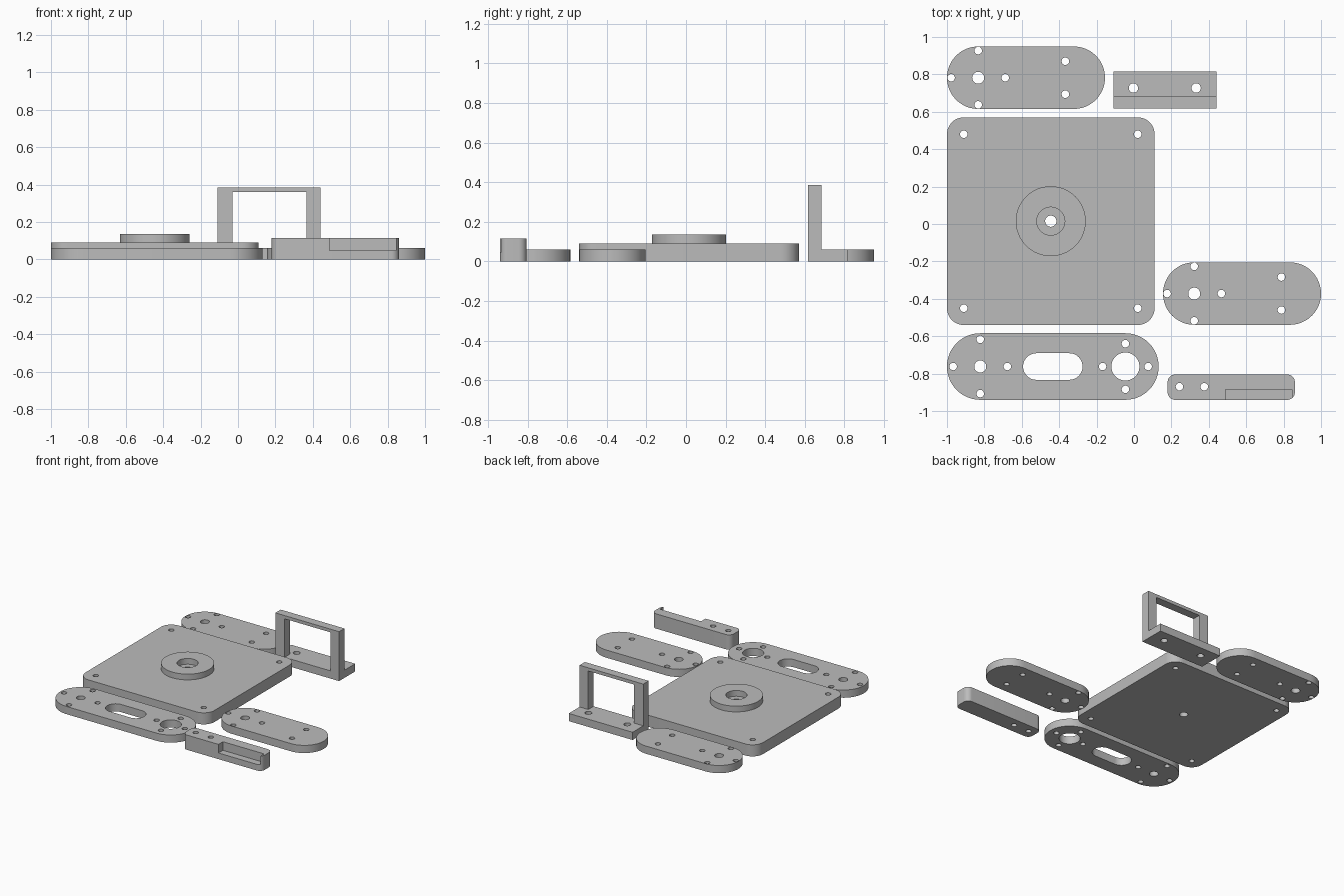
import bpy, bmesh
from math import pi, cos, sin, radians
from mathutils import Matrix

if "Cube" in bpy.data.objects:
    bpy.data.objects.remove(bpy.data.objects["Cube"], do_unlink=True)

grey = bpy.data.materials.new("plain grey")
grey.use_nodes = True
grey.diffuse_color = (0.5, 0.5, 0.5, 1)
grey.node_tree.nodes["Principled BSDF"].inputs["Base Color"].default_value = (0.5, 0.5, 0.5, 1)


def circle(x, y, r, n=40):
    return [(x + r * cos(2 * pi * i / n), y + r * sin(2 * pi * i / n)) for i in range(n)]


def arc(x, y, r, start, n=12):
    """Quarter turn from the start angle in degrees."""
    return [(x + r * cos(radians(start + 90 * i / n)),
             y + r * sin(radians(start + 90 * i / n))) for i in range(n + 1)]


def rounded(x0, x1, y0, y1, r):
    return (arc(x1 - r, y1 - r, r, 0) + arc(x0 + r, y1 - r, r, 90)
            + arc(x0 + r, y0 + r, r, 180) + arc(x1 - r, y0 + r, r, 270))


def stadium(x0, x1, y, r):
    # Slightly reduced radius keeps the outline free of duplicate points
    return rounded(x0, x1, y - r, y + r, r * 0.999)


def ring_holes(x, y, offset, r=0.02):
    return [circle(x + dx * offset, y + dy * offset, r)
            for dx, dy in ((1, 0), (-1, 0), (0, 1), (0, -1))]


def prism(name, outline, holes, z0, z1, upright=False):
    """Extrude an outline with holes; upright turns the profile into the xz plane."""
    curve = bpy.data.curves.new(name, 'CURVE')
    curve.dimensions = '2D'
    curve.fill_mode = 'BOTH'
    curve.extrude = (z1 - z0) / 2
    for loop in [outline] + holes:
        spline = curve.splines.new('POLY')
        spline.points.add(len(loop) - 1)
        for point, (x, y) in zip(spline.points, loop):
            point.co = (x, y, 0, 1)
        spline.use_cyclic_u = True
    obj = bpy.data.objects.new(name, curve)
    bpy.context.collection.objects.link(obj)
    bpy.ops.object.select_all(action='DESELECT')
    obj.select_set(True)
    bpy.context.view_layer.objects.active = obj
    bpy.ops.object.convert(target='MESH')
    obj = bpy.context.view_layer.objects.active
    mid = (z0 + z1) / 2
    if upright:
        place = Matrix.Translation((0, mid, 0)) @ Matrix.Rotation(pi / 2, 4, 'X')
    else:
        place = Matrix.Translation((0, 0, mid))
    bm = bmesh.new()
    bm.from_mesh(obj.data)
    bmesh.ops.transform(bm, matrix=place, verts=bm.verts)
    bmesh.ops.remove_doubles(bm, verts=bm.verts, dist=0.0001)
    bmesh.ops.recalc_face_normals(bm, faces=bm.faces)
    bm.to_mesh(obj.data)
    bm.free()
    obj.data.materials.clear()
    obj.data.materials.append(grey)
    bpy.ops.object.shade_smooth_by_angle(angle=radians(30))
    return obj


# Square base plate with corner holes and a raised bearing ring
cx, cy = -0.445, 0.015
corners = [circle(cx + sx * 0.465, cy + sy * 0.465, 0.02) for sx in (-1, 1) for sy in (-1, 1)]
prism("base_plate", rounded(-1, 0.11, -0.54, 0.57, 0.09),
      corners + [circle(cx, cy, 0.03)], 0, 0.09)
prism("bearing_ring", circle(cx, cy, 0.187, 80), [circle(cx, cy, 0.075)], 0.09, 0.135)

# Two matching short arms
for name, x, y in (("rear_arm", -0.833, 0.782), ("side_arm", 0.322, -0.372)):
    holes = ring_holes(x, y, 0.145) + [circle(x, y, 0.032)]
    holes += [circle(x + 0.466, y + s * 0.088, 0.02) for s in (-1, 1)]
    prism(name, stadium(x - 0.167, x + 0.678, y, 0.167), holes, 0, 0.06)

# Long arm with slot and large pivot hole
y = -0.762
prism("long_arm", stadium(-1, 0.132, y, 0.178),
      ring_holes(-0.822, y, 0.145) + [circle(-0.822, y, 0.032)]
      + ring_holes(-0.046, y, 0.122) + [circle(-0.046, y, 0.075)]
      + [stadium(-0.593, -0.275, y, 0.071)], 0, 0.06)

# Upright bracket: drilled foot and open frame
foot = [(-0.11, 0.617), (0.44, 0.617), (0.44, 0.815), (-0.11, 0.815)]
prism("bracket_foot", foot, [circle(x, 0.727, 0.025) for x in (-0.003, 0.332)], 0, 0.06)
frame = [(-0.11, 0.06), (-0.03, 0.06), (-0.03, 0.36), (0.365, 0.36),
         (0.365, 0.06), (0.44, 0.06), (0.44, 0.385), (-0.11, 0.385)]
prism("bracket_frame", frame, [], 0.617, 0.683, upright=True)

# Notched clamp bar: full lower layer and cut-away upper layer
x0, x1, y0, y1, r = 0.18, 0.86, -0.94, -0.805, 0.04
bolts = [circle(x, -0.87, 0.02) for x in (0.243, 0.376)]
prism("clamp_base", rounded(x0, x1, y0, y1, r), bolts, 0, 0.048)
upper = (arc(x1 - r, y1 - r, r, 0) + arc(x0 + r, y1 - r, r, 90) + arc(x0 + r, y0 + r, r, 180)
         + [(0.49, y0), (0.49, -0.885), (0.845, -0.885), (0.845, -0.931)]
         + [p for p in arc(x1 - r, y0 + r, r, 270) if p[0] > 0.847])
prism("clamp_top", upper, bolts, 0.048, 0.115)
